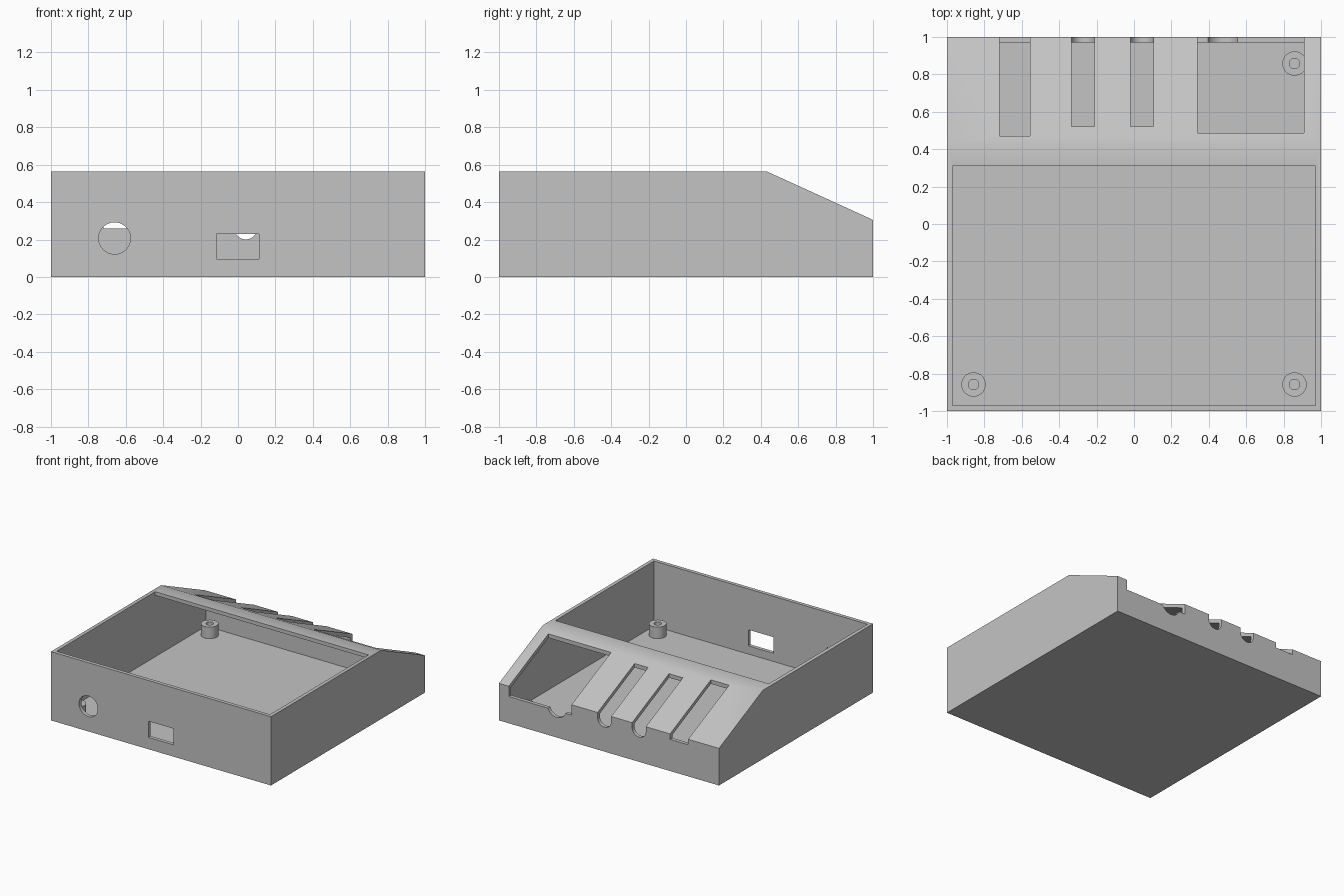
import bpy, bmesh, math
from mathutils import Matrix

cube = bpy.data.objects.get("Cube")
if cube:
    bpy.data.objects.remove(cube, do_unlink=True)

grey = bpy.data.materials.new("light_grey")
grey.use_nodes = True
grey.diffuse_color = (0.55, 0.55, 0.55, 1)
grey.node_tree.nodes["Principled BSDF"].inputs["Base Color"].default_value = (0.55, 0.55, 0.55, 1)


def make_object(name, bm):
    bmesh.ops.recalc_face_normals(bm, faces=bm.faces)
    mesh = bpy.data.meshes.new(name)
    bm.to_mesh(mesh)
    bm.free()
    mesh.materials.append(grey)
    obj = bpy.data.objects.new(name, mesh)
    bpy.context.collection.objects.link(obj)
    return obj


def prism(name, profile, half_width):
    """Extrude a (y, z) profile along x."""
    bm = bmesh.new()
    face = bm.faces.new([bm.verts.new((-half_width, y, z)) for y, z in profile])
    new = bmesh.ops.extrude_face_region(bm, geom=[face])["geom"]
    verts = [v for v in new if isinstance(v, bmesh.types.BMVert)]
    bmesh.ops.translate(bm, verts=verts, vec=(2 * half_width, 0, 0))
    return make_object(name, bm)


def box(name, x0, x1, y0, y1, z0, z1):
    obj = prism(name, [(y0, z0), (y1, z0), (y1, z1), (y0, z1)], (x1 - x0) / 2)
    obj.data.transform(Matrix.Translation(((x0 + x1) / 2, 0, 0)))
    return obj


def cylinder(name, centre, radius, depth, along_y=False, sides=48):
    bm = bmesh.new()
    turn = Matrix.Rotation(math.pi / 2, 4, 'X') if along_y else Matrix()
    bmesh.ops.create_cone(bm, cap_ends=True, segments=sides, radius1=radius, radius2=radius,
                          depth=depth, matrix=Matrix.Translation(centre) @ turn)
    return make_object(name, bm)


def cut(target, cutter):
    mod = target.modifiers.new("cut", 'BOOLEAN')
    mod.operation = 'DIFFERENCE'
    mod.solver = 'EXACT'
    mod.object = cutter
    bpy.context.view_layer.objects.active = target
    bpy.ops.object.modifier_apply(modifier=mod.name)
    bpy.data.objects.remove(cutter, do_unlink=True)


def smooth(obj):
    bpy.ops.object.select_all(action='DESELECT')
    obj.select_set(True)
    bpy.context.view_layer.objects.active = obj
    bpy.ops.object.shade_smooth_by_angle(angle=math.radians(30))


# Case shell with a sloping rear panel and an open top
H, WALL = 0.565, 0.03
IN = 1 - WALL
case = prism("case", [(-1, 0), (1, 0), (1, 0.305), (0.43, H), (-1, H)], 1)
cut(case, prism("cavity", [(-IN, WALL), (IN, WALL), (IN, 0.286), (0.424, H - WALL),
                           (0.31, H - WALL), (0.31, 0.8), (-IN, 0.8)], IN))

# Rear slots running down the slope and through the back wall
for x0, x1, y0, z0 in [(-0.72, -0.555, 0.47, 0.26), (-0.335, -0.21, 0.52, 0.265),
                       (-0.02, 0.103, 0.52, 0.262), (0.34, 0.91, 0.487, 0.22)]:
    cut(case, box("slot", x0, x1, y0, 1.2, z0, 0.8))

# Rounded cable notches in the back wall
for x, z, r in [(-0.2725, 0.265, 0.0625), (0.0415, 0.262, 0.0615), (0.475, 0.25, 0.085)]:
    cut(case, cylinder("notch", (x, 1, z), r, 0.2, True))

# Round and rectangular ports in the front wall
cut(case, cylinder("round_port", (-0.66, -1, 0.207), 0.085, 0.2, True))
cut(case, box("square_port", -0.115, 0.113, -1.1, -0.9, 0.097, 0.23))
smooth(case)

# Screw posts in the four corners
for side, sx in (("left", 1), ("right", -1)):
    for end, sy in (("front", -1), ("back", 1)):
        x, y = sx * 0.858, sy * 0.858
        post = cylinder(f"{end}_{side}_post", (x, y, 0.075), 0.065, 0.1)
        cut(post, cylinder("pilot_hole", (x, y, 0.1), 0.028, 0.14))
        smooth(post)
